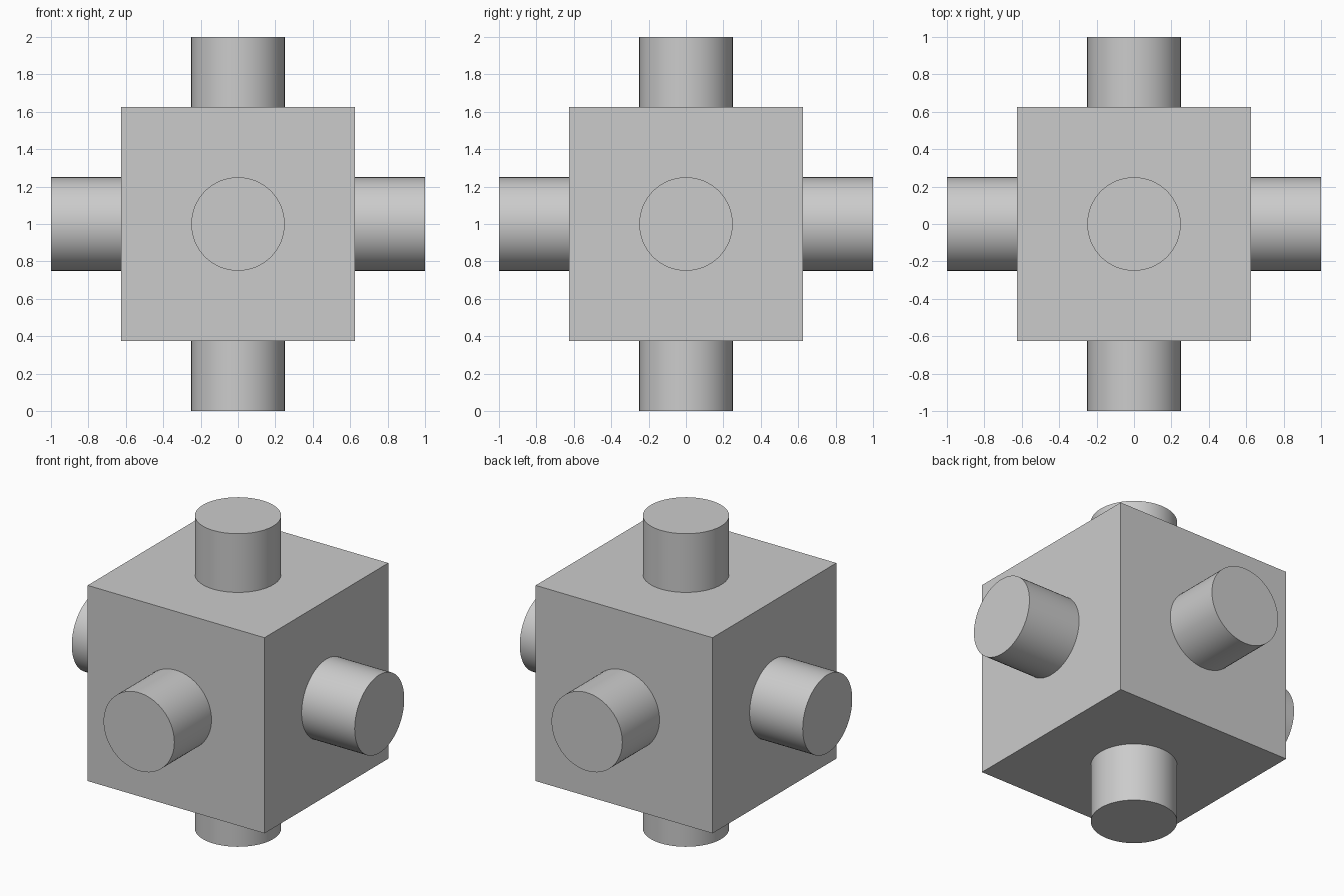
import bpy
import math
from mathutils import Vector

HALF = 0.625      # half the cube's edge
RADIUS = 0.25     # peg radius
REACH = 1.0       # centre to peg tip
CENTRE = Vector((0, 0, REACH))

default_cube = bpy.data.objects.get("Cube")
if default_cube:
    bpy.data.objects.remove(default_cube, do_unlink=True)

grey = bpy.data.materials.new("light grey")
grey.use_nodes = True
colour = (0.6, 0.6, 0.6, 1)
grey.diffuse_color = colour
grey.node_tree.nodes["Principled BSDF"].inputs["Base Color"].default_value = colour


def finish(name):
    part = bpy.context.object
    part.name = name
    part.data.materials.append(grey)
    return part


# Central block
bpy.ops.mesh.primitive_cube_add(size=2 * HALF, location=CENTRE)
finish("central_block")

# One round peg on each face, slightly sunk into the block
pegs = {
    "left_peg": (1, 0, 0), "right_peg": (-1, 0, 0),
    "back_peg": (0, 1, 0), "front_peg": (0, -1, 0),
    "top_peg": (0, 0, 1), "bottom_peg": (0, 0, -1),
}
inner = HALF - 0.02
for name, axis in pegs.items():
    direction = Vector(axis)
    bpy.ops.mesh.primitive_cylinder_add(
        vertices=64, radius=RADIUS, depth=REACH - inner,
        location=CENTRE + direction * (REACH + inner) / 2,
        rotation=direction.to_track_quat("Z", "Y").to_euler())
    finish(name)
    bpy.ops.object.shade_smooth_by_angle(angle=math.radians(30))
